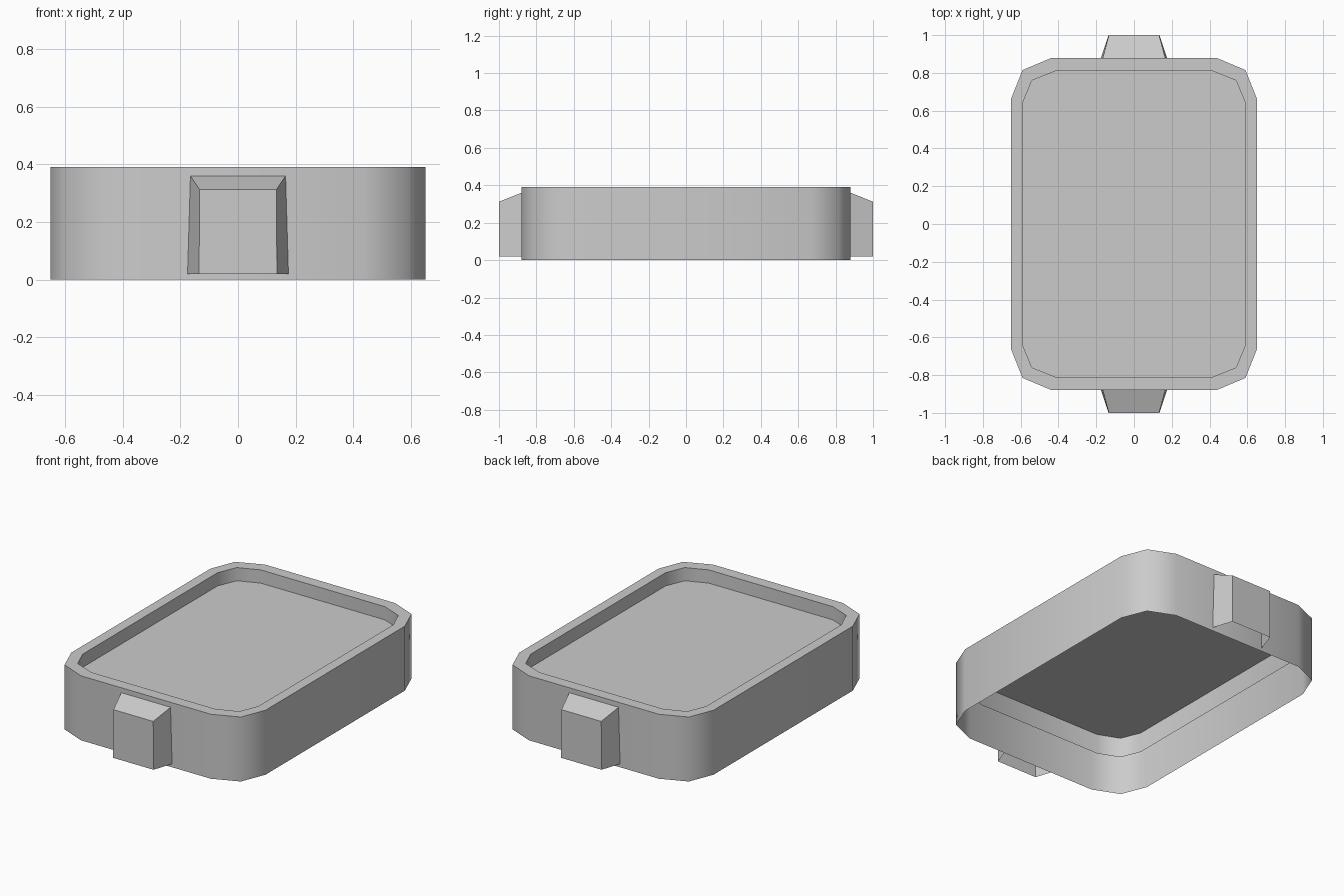
import bpy
import bmesh
import math

if "Cube" in bpy.data.objects:
    bpy.data.objects.remove(bpy.data.objects["Cube"], do_unlink=True)

grey = bpy.data.materials.new("plain grey")
grey.use_nodes = True
COLOUR = (0.6, 0.6, 0.6, 1)
grey.diffuse_color = COLOUR
grey.node_tree.nodes["Principled BSDF"].inputs["Base Color"].default_value = COLOUR

# One quarter of each rounded outline
OUTER = [(0.65, 0.665), (0.59, 0.815), (0.435, 0.88)]
INNER = [(0.588, 0.645), (0.54, 0.76), (0.415, 0.81)]
RIM_Z, FLOOR_Z, SKIRT_Z = 0.39, 0.31, 0.19


def full_outline(quarter):
    """Mirror a quarter outline into a counter-clockwise loop."""
    back = quarter + [(-x, y) for x, y in reversed(quarter)]
    return back + [(-x, -y) for x, y in back]


def ring(bm, quarter, z):
    return [bm.verts.new((x, y, z)) for x, y in full_outline(quarter)]


def bridge(bm, low, high):
    """Quads between two matching closed loops."""
    n = len(low)
    for i in range(n):
        j = (i + 1) % n
        bm.faces.new((low[i], low[j], high[j], high[i]))


def finish(bm, name, smooth=False):
    mesh = bpy.data.meshes.new(name)
    bm.to_mesh(mesh)
    bm.free()
    mesh.materials.append(grey)
    obj = bpy.data.objects.new(name, mesh)
    bpy.context.collection.objects.link(obj)
    if smooth:
        bpy.ops.object.select_all(action="DESELECT")
        obj.select_set(True)
        bpy.context.view_layer.objects.active = obj
        bpy.ops.object.shade_smooth_by_angle(angle=math.radians(60))
    return obj


# Open-bottomed shell: outer wall, flat rim and inner skirt
bm = bmesh.new()
loops = [ring(bm, OUTER, 0), ring(bm, OUTER, RIM_Z),
         ring(bm, INNER, RIM_Z), ring(bm, INNER, SKIRT_Z)]
for low, high in zip(loops, loops[1:]):
    bridge(bm, low, high)
finish(bm, "tray_shell", smooth=True)

# Recessed floor panel
bm = bmesh.new()
bm.faces.new(ring(bm, INNER, FLOOR_Z))
finish(bm, "tray_floor")


# Tapered end handles, open underneath and against the wall
def handle(name, side):
    bm = bmesh.new()

    def arch(y, foot, top, z):
        points = [(-foot, 0.02), (-top, z), (top, z), (foot, 0.02)]
        return [bm.verts.new((x, side * y, h)) for x, h in points]

    base = arch(0.88, 0.175, 0.165, 0.36)
    face = arch(1.0, 0.135, 0.133, 0.312)
    bm.faces.new(face)
    for i in range(3):
        bm.faces.new((base[i], base[i + 1], face[i + 1], face[i]))
    bmesh.ops.recalc_face_normals(bm, faces=bm.faces)
    # Make sure the end face looks outward
    bm.normal_update()
    if max(bm.faces, key=lambda f: abs(f.normal.y)).normal.y * side < 0:
        bmesh.ops.reverse_faces(bm, faces=bm.faces)
    finish(bm, name)


handle("front_handle", -1)
handle("back_handle", 1)
